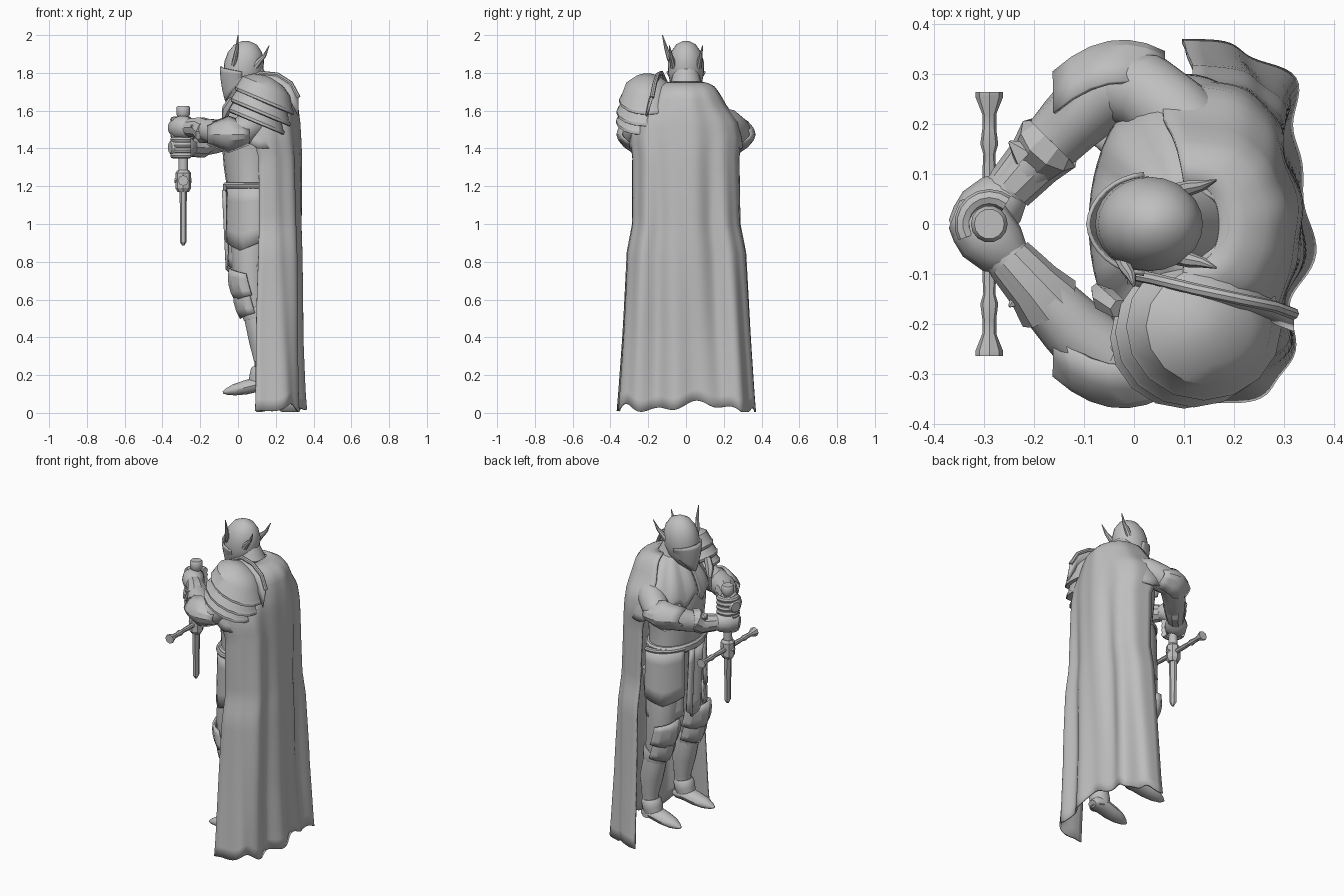
import bpy, math
from math import sin, cos, pi, radians
from mathutils import Vector

cube = bpy.data.objects.get("Cube")
if cube:
    bpy.data.objects.remove(cube)

grey = bpy.data.materials.new("plain_grey")
grey.use_nodes = True
grey.diffuse_color = (0.52, 0.52, 0.52, 1)
grey.node_tree.nodes["Principled BSDF"].inputs["Base Color"].default_value = (0.52, 0.52, 0.52, 1)


def make(name, verts, faces, angle=40, thick=0):
    me = bpy.data.meshes.new(name)
    me.from_pydata([tuple(v) for v in verts], [], faces)
    me.materials.append(grey)
    ob = bpy.data.objects.new(name, me)
    bpy.context.collection.objects.link(ob)
    bpy.ops.object.select_all(action='DESELECT')
    ob.select_set(True)
    bpy.context.view_layer.objects.active = ob
    # consistent outward normals
    bpy.ops.object.mode_set(mode='EDIT')
    bpy.ops.mesh.select_all(action='SELECT')
    bpy.ops.mesh.normals_make_consistent(inside=False)
    bpy.ops.object.mode_set(mode='OBJECT')
    if thick:
        mod = ob.modifiers.new("thickness", 'SOLIDIFY')
        mod.thickness = thick
        mod.offset = 0
    bpy.ops.object.shade_smooth_by_angle(angle=radians(angle))


def skin(name, rings, angle=40):
    """Join equal rings of points into a capped solid."""
    n = len(rings[0])
    verts = [p for r in rings for p in r]
    faces = [(k*n + i, k*n + (i+1) % n, (k+1)*n + (i+1) % n, (k+1)*n + i)
             for k in range(len(rings) - 1) for i in range(n)]
    faces += [tuple(range(n)), tuple(range(len(verts) - n, len(verts)))]
    make(name, verts, faces, angle)


def loft(name, rows, n=20, cy=0, angle=40, tilt=0):
    """Stack of ellipses: rows of (z, centre x, radius x, radius y)."""
    skin(name, [[(cx + rx*cos(2*pi*i/n), cy + ry*sin(2*pi*i/n), z - tilt*rx*cos(2*pi*i/n))
                 for i in range(n)] for z, cx, rx, ry in rows], angle)


def tube(name, pts, n=12, flat=1.0, angle=40, ref=(0, 0, 1)):
    """Sweep along points of (x, y, z, radius)."""
    rings = []
    for k, p in enumerate(pts):
        a, b = pts[max(k-1, 0)], pts[min(k+1, len(pts)-1)]
        t = (Vector(b[:3]) - Vector(a[:3])).normalized()
        s = t.cross(Vector(ref)).normalized()
        u = s.cross(t)
        rings.append([Vector(p[:3]) + p[3]*(s*cos(2*pi*i/n) + u*flat*sin(2*pi*i/n)) for i in range(n)])
    skin(name, rings, angle)


def sheet(name, f, nu, nv, thick, angle=50):
    """Thin surface from f(u, v), u in -1..1 and v in 0..1."""
    verts = [f(2*i/nu - 1, j/nv) for j in range(nv + 1) for i in range(nu + 1)]
    w = nu + 1
    faces = [(j*w + i, j*w + i + 1, (j+1)*w + i + 1, (j+1)*w + i) for j in range(nv) for i in range(nu)]
    make(name, verts, faces, angle, thick)


def lerp_rows(rows, z):
    for a, b in zip(rows, rows[1:]):
        if z >= b[0]:
            t = (z - a[0]) / (b[0] - a[0])
            return [p + (q - p)*t for p, q in zip(a, b)]
    return rows[-1]


def up(pts, s):
    return [(x, s*y, z, r) for x, y, z, r in pts]


# Torso, hips and neck
loft("torso", [(.9, .08, .1, .17), (1.0, .08, .12, .19), (1.2, .07, .13, .19), (1.3, .07, .145, .18),
               (1.42, .075, .16, .2), (1.52, .08, .165, .21), (1.62, .1, .14, .16), (1.7, .11, .09, .09),
               (1.82, .07, .065, .065)])
loft("belt", [(1.17, .07, .14, .2), (1.18, .07, .15, .21), (1.21, .07, .15, .21), (1.22, .07, .14, .2)])


# Mantle over the shoulders with a ragged hem
def mantle(u, v):
    th = u*pi
    front = max(0, -cos(th))
    rag = (.03*sin(13*th) + .015*sin(29*th))*front*v
    z = 1.75 - v*(.35 - .1*front) + rag
    k = sin(v*pi/2)**.8
    return (.125 - .02*v + cos(th)*(.06 + .13*k), sin(th)*(.06 + .235*k), z)


sheet("shoulder_mantle", mantle, 60, 9, .012)

# Long draped cape: z, half width, front edge x, back x
CAPE = [(1.75, .08, .1, .17), (1.735, .14, .09, .25), (1.69, .175, .08, .295), (1.62, .215, .06, .31),
        (1.54, .275, .06, .318), (1.45, .29, .08, .322), (1.35, .28, .11, .325), (1.0, .285, .12, .325),
        (.85, .315, .12, .328), (.4, .34, .11, .33), (.1, .36, .105, .342), (0, .368, .1, .35)]


def cape(u, v):
    th = u*pi/2
    hem = .035 + .018*sin(7*u + .5) + .014*sin(17*u) - .035*u*u
    z = 1.75 - v**1.4*(1.75 - max(hem, .004))
    _, b, xf, xb = lerp_rows(CAPE, z)
    grow = min(v*1.3, 1)
    fold = grow*(.014*sin(11*u + 1.2*v + .8) + .009*sin(19*u - 2.5*v) + .006*sin(5*u + 5*v))
    x = xf + (xb - xf)*max(cos(th), 0)**.6 + fold
    return (x, b*sin(th) + .5*fold*sin(th), z)


sheet("cape", cape, 80, 40, .01, 60)

# Helmet with keeled visor and three horns
loft("helmet", [(1.655, -.035, .025, .02), (1.7, -.005, .075, .06), (1.75, .02, .095, .085), (1.8, .027, .105, .095),
                (1.86, .033, .105, .094), (1.91, .037, .09, .08), (1.95, .04, .06, .052), (1.97, .04, .015, .015)], 24)


def visor(u, v):
    th = u*radians(85)
    top = 1.835 - .03*abs(u)
    low = 1.65 + .11*abs(u)**1.3
    z = top + (low - top)*v
    keel = .112 - .028*v*v + .01*(1 - abs(u))
    return (.03 - keel*cos(th), (.101 - .025*v)*sin(th), z)


sheet("visor", visor, 16, 6, .008)
for s in (-1, 1):
    tube("rear_horn", up([(.09, .065, 1.83, .018), (.115, .073, 1.865, .015),
                          (.14, .078, 1.89, .01), (.165, .088, 1.945, .002)], s), 8)
tube("front_horn", [(-.025, -.07, 1.84, .014), (-.015, -.09, 1.88, .013), (-.005, -.105, 1.93, .01),
                    (.0, -.125, 2.0, .002)], 8, ref=(1, 0, 0))

# Arms: sleeve, elbow guard, flared gauntlet, fist and fingers
for s, side, hz in ((-1, "left", 1.51), (1, "right", 1.405)):
    tube(side + "_upper_arm", up([(.13, .17, 1.54, .08), (.08, .22, 1.53, .08), (.02, .265, 1.49, .08),
                                  (-.05, .275, 1.47, .07)], s), 14, ref=(1, 0, 0))
    mid = 1.47*.5 + hz*.5
    tube(side + "_forearm", up([(.0, .285, 1.47, .065), (-.06, .27, 1.47, .078), (-.13, .2, mid, .066),
                                (-.22, .105, hz, .052), (-.27, .05, hz, .045)], s), 14)
    tube(side + "_gauntlet_cuff", up([(-.165, .165, mid, .06), (-.17, .16, mid, .07), (-.2, .125, hz, .058),
                                      (-.25, .07, hz, .05)], s), 10, angle=25)
    tube(side + "_cuff_spike", up([(-.22, .14, mid + .02, .03), (-.25, .165, mid + .03, .003)], s), 5)
    sheet(side + "_elbow_guard",
          lambda u, v: (-.05 + .11*u, s*(.362 - .04*u*u - .08*(2*v - 1)**2 + .02*u),
                        1.475 + (.5 - v)*.19*(1 - .45*abs(u))), 6, 6, .01, 25)
    tube(side + "_fist", up([(-.235, .07, hz, .035), (-.265, .05, hz, .058), (-.3, .015, hz, .066),
                             (-.335, -.01, hz, .052), (-.36, -.02, hz, .03)], s), 12)
    for i in range(4):
        z = hz - .042 + .028*i
        tube(side + "_finger", [(-.29 + .053*cos(a), s*.053*sin(a), z, .017)
                                for a in [radians(150 + 20*k) for k in range(9)]], 8)

# Layered shoulder guard on one side
for k, (z, x, r) in enumerate([(1.675, .14, .148), (1.615, .12, .15), (1.565, .1, .14)]):
    y = -.205 - .012*k
    loft("shoulder_guard_plate", [(z - .035, x, r, r*.95), (z - .03, x, r + .008, r*.95 + .008),
                                  (z - .015, x, r + .008, r*.95 + .008), (z - .005, x, r, r*.95),
                                  (z + .055, x + .01, r*.85, r*.8), (z + .09, x + .02, r*.52, r*.5),
                                  (z + .105, x + .02, r*.1, r*.1)], 16, y, 30, .42)
ARC = [(-.01, -.1, 1.68), (.04, -.11, 1.755), (.12, -.13, 1.8), (.21, -.15, 1.79), (.28, -.165, 1.745), (.32, -.18, 1.67)]
tube("neck_guard_rim", [(*p, .012) for p in ARC], 8, ref=(0, 1, 0))
sheet("neck_guard", lambda u, v: (lambda p: (p[0], p[1] - .03*v, p[2] - .1*v))(ARC[round((u + 1)*2.5)]),
      5, 2, .012)
tube("chest_clasp", [(-.03, -.17, 1.66, .02), (-.06, -.15, 1.61, .026), (-.075, -.13, 1.56, .012)], 6)

# Legs, knee guards, greaves and pointed shoes
for s, side in ((-1, "left"), (1, "right")):
    tube(side + "_thigh", up([(.09, .1, 1.05, .12), (.07, .12, .9, .11), (.065, .14, .75, .095),
                              (.08, .155, .62, .075), (.09, .16, .55, .065)], s), 14, ref=(1, 0, 0))
    tube(side + "_greave", up([(.09, .16, .6, .062), (.1, .16, .5, .068), (.125, .16, .38, .068),
                               (.135, .16, .27, .05), (.135, .16, .2, .045), (.13, .16, .13, .05)],
                              s), 14, ref=(1, 0, 0))
    tube(side + "_greave_top", up([(.085, .16, .56, .076), (.092, .16, .545, .08), (.1, .16, .5, .074)], s),
         10, ref=(1, 0, 0))
    for z, x, r in ((.68, .05, .098), (.585, .065, .085)):
        def knee(u, v):
            th = u*radians(85)
            zz = z + (.5 - v)*.15*(1 - .25*abs(u)) + .02*(1 - abs(u))*(.5 - v)
            rr = r - .018*(2*v - 1)**2 + .012*(1 - abs(u))
            return (x - rr*cos(th) + .03*v, s*.155 + r*sin(th), zz)
        sheet(side + "_knee_guard", knee, 6, 4, .012, 25)
    tube(side + "_shoe", up([(.18, .155, .135, .03), (.16, .155, .15, .048), (.1, .157, .15, .055),
                             (.04, .16, .135, .052), (-.02, .163, .122, .042), (-.06, .165, .112, .024),
                             (-.08, .166, .108, .008)], s), 12, .72)
    tube(side + "_shoe_collar", up([(.13, .16, .24, .05), (.128, .16, .225, .06), (.12, .16, .19, .06),
                                    (.11, .16, .16, .055)], s), 12, ref=(1, 0, 0))

    # Hip plate wrapping the thigh, with rolled top rim and lower lame
    def hip(u, v, low=.86, top=1.2, grow=0):
        th = radians(62 + 40*u)
        zb = low + .045*abs(u)
        r = 1 + grow + .04*v
        return (.09 - .155*r*cos(th), s*(.02 + .205*r*sin(th)), top + (zb - top)*v)
    sheet(side + "_hip_plate", hip, 10, 4, .014, 30)
    sheet(side + "_hip_lame", lambda u, v: hip(u, v, .74, .92, -.06), 10, 3, .012, 30)
    tube(side + "_hip_plate_rim", [(*hip(k/4 - 1, 0), .014) for k in range(9)], 8)

# Narrow cloth hanging between the hip plates
sheet("front_cloth", lambda u, v: (-.07 + .02*v + .012*cos(5*u), .065*u, 1.18 - v*(.45 - .06*abs(u))), 8, 5, .012)

# Broken sword held upright
SX = -.29
loft("sword_grip", [(1.27, SX, .026, .026), (1.4, SX, .024, .024), (1.58, SX, .024, .024)], 12)
loft("sword_pommel", [(1.56, SX, .024, .024), (1.58, SX, .036, .036), (1.615, SX, .037, .037),
                      (1.625, SX, .03, .03)], 14)
loft("guard_block", [(1.17, SX, .03, .028), (1.19, SX, .042, .04), (1.27, SX, .042, .04),
                     (1.285, SX, .03, .028)], 8, angle=20)
tube("guard_diamond", [(SX - .045, 0, 1.23, .012), (SX, 0, 1.23, .04), (SX + .045, 0, 1.23, .012)], 4, angle=20)
loft("sword_blade", [(.885, SX, .006, .008), (.905, SX, .017, .022), (1.05, SX, .017, .026),
                     (1.18, SX, .02, .028)], 6, angle=20)
for s in (-1, 1):
    tube("crossguard_arm", up([(SX, 0, 1.23, .014), (SX, .1, 1.23, .014), (SX, .14, 1.23, .012),
                               (SX, .16, 1.23, .018), (SX, .19, 1.23, .014), (SX, .22, 1.23, .014),
                               (SX, .255, 1.23, .028), (SX, .265, 1.23, .028)], s), 8, angle=30)
